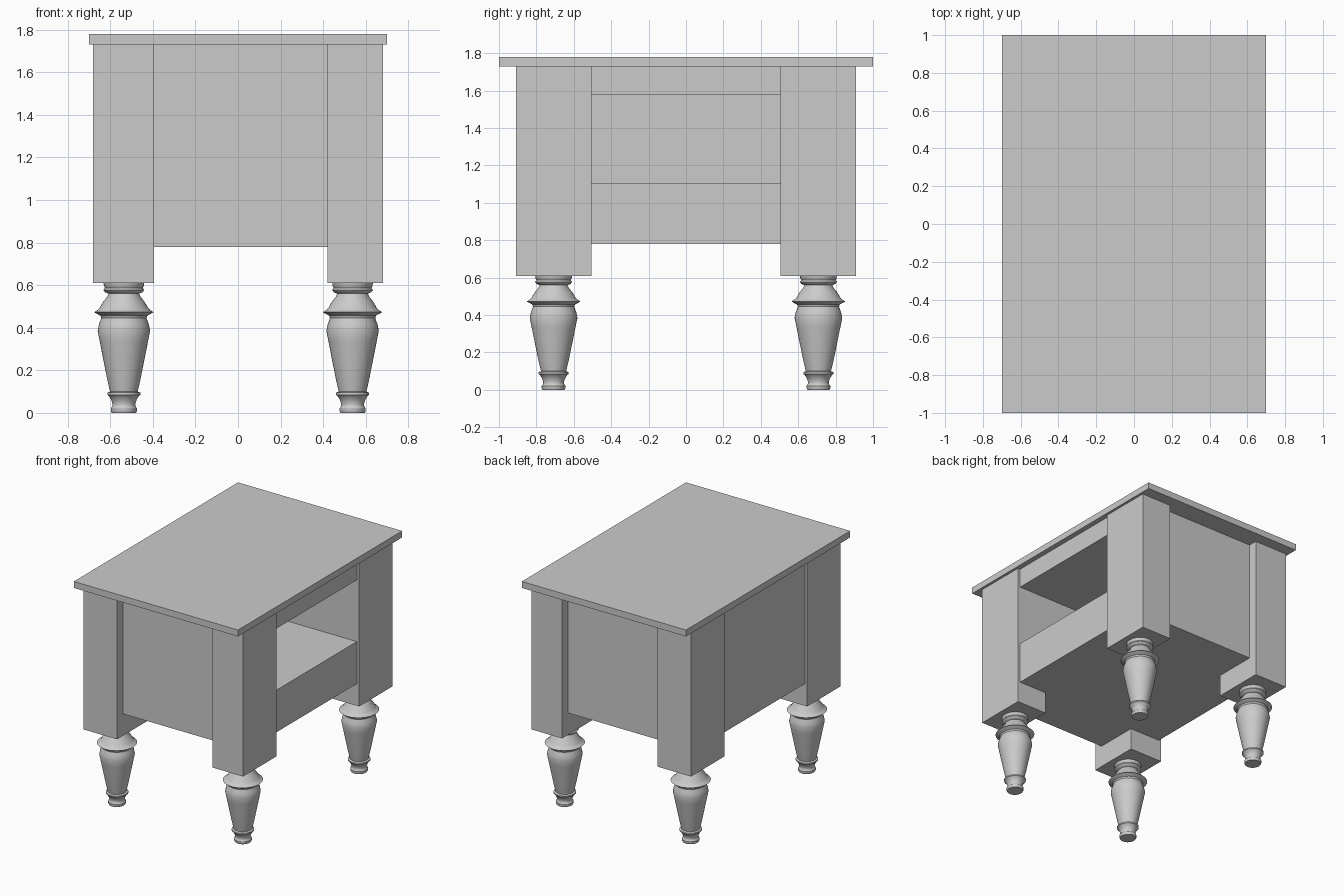
import bpy, bmesh, math

if "Cube" in bpy.data.objects:
    bpy.data.objects.remove(bpy.data.objects["Cube"])


def finish(name, bm):
    bmesh.ops.recalc_face_normals(bm, faces=bm.faces[:])
    me = bpy.data.meshes.new(name)
    bm.to_mesh(me)
    bm.free()
    ob = bpy.data.objects.new(name, me)
    bpy.context.collection.objects.link(ob)
    return ob


def box_mesh(x, y, z):
    """Box bmesh from (min, max) ranges."""
    bm = bmesh.new()
    bmesh.ops.create_cube(bm, size=1)
    for v in bm.verts:
        v.co = [r[0] if c < 0 else r[1] for c, r in zip(v.co, (x, y, z))]
    return bm


# Table top
finish("table_top", box_mesh((-0.70, 0.70), (-1, 1), (1.73, 1.78)))

# Body with an open compartment in the right side
bm = box_mesh((-0.66, 0.66), (-0.84, 0.84), (0.78, 1.73))
bm.normal_update()
face = max(bm.faces, key=lambda f: f.calc_center_median().x)
for depth in (0.66, -0.63):
    bmesh.ops.inset_individual(bm, faces=[face], thickness=0.01)
    mid = face.calc_center_median()
    for v in face.verts:
        v.co = (depth,
                0.505 if v.co.y > mid.y else -0.505,
                1.58 if v.co.z > mid.z else 1.105)
    bm.normal_update()
finish("cabinet_body", bm)

# Turned leg profile: radius, height
PROFILE = [(0, 0), (0.058, 0), (0.062, 0.008), (0.062, 0.022), (0.056, 0.03),
           (0.054, 0.04), (0.060, 0.06), (0.072, 0.08), (0.079, 0.085),
           (0.079, 0.095), (0.066, 0.10), (0.080, 0.16), (0.098, 0.25),
           (0.115, 0.335), (0.125, 0.385), (0.119, 0.415), (0.108, 0.445),
           (0.112, 0.457), (0.128, 0.465), (0.141, 0.473), (0.124, 0.484),
           (0.114, 0.495), (0.100, 0.52), (0.080, 0.545), (0.073, 0.56),
           (0.090, 0.567), (0.097, 0.577), (0.090, 0.587), (0.095, 0.597),
           (0.097, 0.612)]


def turned_leg(name, cx, cy):
    bm = bmesh.new()
    verts = [bm.verts.new((r, 0, z)) for r, z in PROFILE]
    edges = [bm.edges.new(p) for p in zip(verts, verts[1:])]
    bmesh.ops.spin(bm, geom=verts + edges, cent=(0, 0, 0), axis=(0, 0, 1),
                   angle=2 * math.pi, steps=40)
    bmesh.ops.remove_doubles(bm, verts=bm.verts[:], dist=1e-4)
    for v in bm.verts:
        v.co.x = v.co.x * 0.985 + cx
        v.co.y = v.co.y * 1.02 + cy
    ob = finish(name, bm)
    bpy.ops.object.select_all(action='DESELECT')
    ob.select_set(True)
    bpy.context.view_layer.objects.active = ob
    bpy.ops.object.shade_smooth_by_angle(angle=math.radians(35))


# Corner posts and legs
for end, s in (("front", -1), ("back", 1)):
    for side, xr, cx in (("left", (-0.68, -0.395), -0.536),
                         ("right", (0.42, 0.68), 0.538)):
        yr = sorted((s * 0.505, s * 0.91))
        finish(f"{end}_{side}_post", box_mesh(xr, yr, (0.61, 1.73)))
        turned_leg(f"{end}_{side}_leg", cx, s * 0.708)
